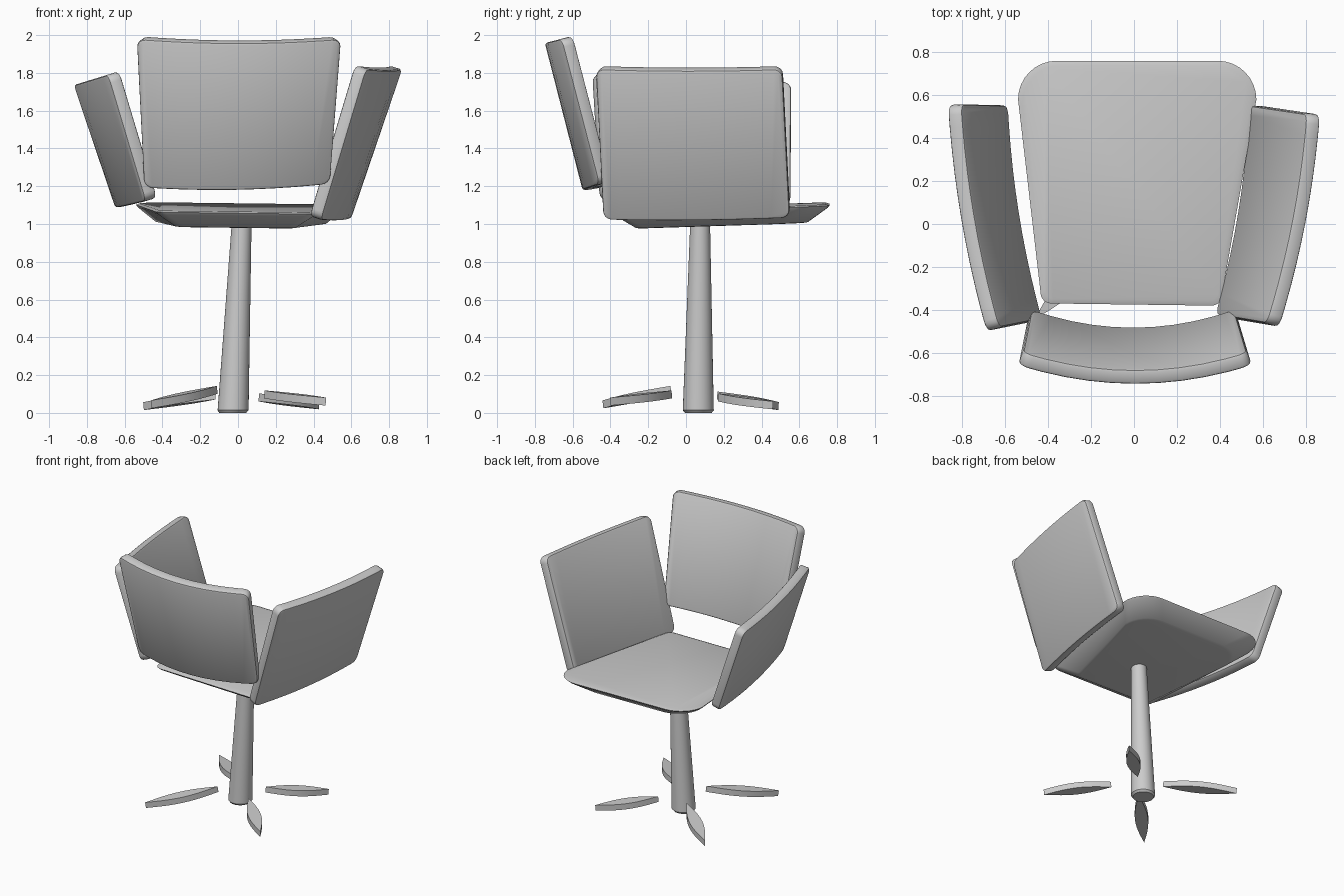
import bpy, bmesh, math
from mathutils import Vector

if "Cube" in bpy.data.objects:
    bpy.data.objects.remove(bpy.data.objects["Cube"])


def finish(name, bm, angle=35):
    bmesh.ops.recalc_face_normals(bm, faces=bm.faces)
    me = bpy.data.meshes.new(name)
    bm.to_mesh(me)
    bm.free()
    ob = bpy.data.objects.new(name, me)
    bpy.context.collection.objects.link(ob)
    bpy.ops.object.select_all(action='DESELECT')
    ob.select_set(True)
    bpy.context.view_layer.objects.active = ob
    bpy.ops.object.shade_smooth_by_angle(angle=math.radians(angle))
    return ob


def loft(name, rings, angle=35):
    """Skin a stack of equal-length rings and cap both ends."""
    bm = bmesh.new()
    rs = [[bm.verts.new(p) for p in r] for r in rings]
    n = len(rs[0])
    for a, b in zip(rs, rs[1:]):
        for i in range(n):
            bm.faces.new((a[i], a[(i + 1) % n], b[(i + 1) % n], b[i]))
    bm.faces.new(rs[0])
    bm.faces.new(rs[-1])
    return finish(name, bm, angle)


def panel(name, bl, br, tl, tr, outward, bulge, thick=0.07):
    """Curved cushion: outer-face corners, bowed along the outward direction."""
    bl, br, tl, tr = map(Vector, (bl, br, tl, tr))
    w, h = (br - bl).length, (tl - bl).length
    bm = bmesh.new()
    bmesh.ops.create_cube(bm, size=1)
    for v in bm.verts:
        v.co = Vector(((v.co.x + .5) * w, (v.co.y + .5) * thick, (v.co.z + .5) * h))
    # round the four corners, then soften the rim
    corners = [e for e in bm.edges
               if abs(e.verts[0].co.y - e.verts[1].co.y) > thick * .9]
    bmesh.ops.bevel(bm, geom=corners, offset=0.045, segments=4, profile=0.5,
                    affect='EDGES')
    rim = [e for e in bm.edges
           if abs(e.verts[0].co.y - e.verts[1].co.y) < 1e-5]
    bmesh.ops.bevel(bm, geom=rim, offset=0.014, segments=2, profile=0.5,
                    affect='EDGES')
    for i in range(1, 10):
        bmesh.ops.bisect_plane(bm, geom=bm.verts[:] + bm.edges[:] + bm.faces[:],
                               plane_co=(w * i / 10, 0, 0), plane_no=(1, 0, 0))
    n = (br - bl).cross(tl - bl).normalized()
    if n.dot(Vector(outward)) < 0:
        n = -n
    d = (br - bl).normalized()
    for v in bm.verts:
        u, t, k = v.co.x / w, v.co.y, v.co.z / h
        p = bl.lerp(br, u).lerp(tl.lerp(tr, u), k)
        s = 2 * u - 1
        local = (n + d * (4 * bulge * s / w)).normalized()
        v.co = p + n * bulge * (1 - s * s) - local * t
    return finish(name, bm)


# backrest and the two armrests
panel("backrest", (-.50, -.46, 1.19), (.49, -.46, 1.21),
      (-.54, -.66, 1.98), (.55, -.66, 1.98), (0, -1, 0), 0.09)
panel("right_armrest", (.44, -.44, 1.02), (.60, .55, 1.03),
      (.68, -.48, 1.82), (.87, .51, 1.82), (1, 0, 0), 0.03)
panel("left_armrest", (-.49, -.46, 1.12), (-.65, .55, 1.085),
      (-.69, -.50, 1.79), (-.87, .555, 1.735), (-1, 0, 0), 0.03)


# seat: rounded tapered outline, undercut towards a smaller flat underside
def seat_ring(inset, z, slope):
    pts = []
    for cx, cy, r, a0 in ((.39, .58, .18, 0), (-.36, .58, .18, 90),
                          (-.385, -.32, .05, 180), (.36, -.33, .05, 270)):
        sx, sy = math.copysign(1, cx), math.copysign(1, cy)
        cx -= sx * inset * .9
        cy -= sy * inset
        for i in range(9):
            a = math.radians(a0 + i * 90 / 8)
            x, y = cx + r * math.cos(a), cy + r * math.sin(a)
            pts.append((x, y, z + slope * y - .012 * x))
    return pts


loft("seat", [seat_ring(.135, .988, .035), seat_ring(.115, .991, .035),
              seat_ring(.01, 1.06, .04), seat_ring(0, 1.072, .04),
              seat_ring(.02, 1.08, .04)], 30)


# slightly leaning tapered post
def circle(x, y, z, r):
    return [(x + r * math.cos(i * math.tau / 32), y + r * math.sin(i * math.tau / 32), z)
            for i in range(32)]


loft("post", [circle(-.028, .065, 0, .071), circle(-.026, .065, .014, .082),
              circle(.02, .075, 1.02, .052)])


# four separate lens-shaped feet, sloping down and outwards
def foot(name, inner, outer, width=.045, thick=.042):
    a, b = Vector(inner), Vector(outer)
    d = (b - a).normalized()
    side = d.cross(Vector((0, 0, 1))).normalized()
    up = side.cross(d)
    ring = []
    for i in range(24):
        s = 1 if i < 12 else -1
        t = i / 12 if i < 12 else 2 - i / 12
        ring.append(a.lerp(b, t) + side * s * width * math.sin(math.pi * t))
    loft(name, [[p - up * thick / 2 for p in ring], [p + up * thick / 2 for p in ring]])


foot("front_left_foot", (-.11, -.08, .122), (-.46, -.44, .045))
foot("front_right_foot", (.14, -.075, .098), (.465, -.40, .06))
foot("back_left_foot", (-.12, .165, .092), (-.50, .49, .036))
foot("back_right_foot", (.11, .17, .082), (.43, .46, .040))
